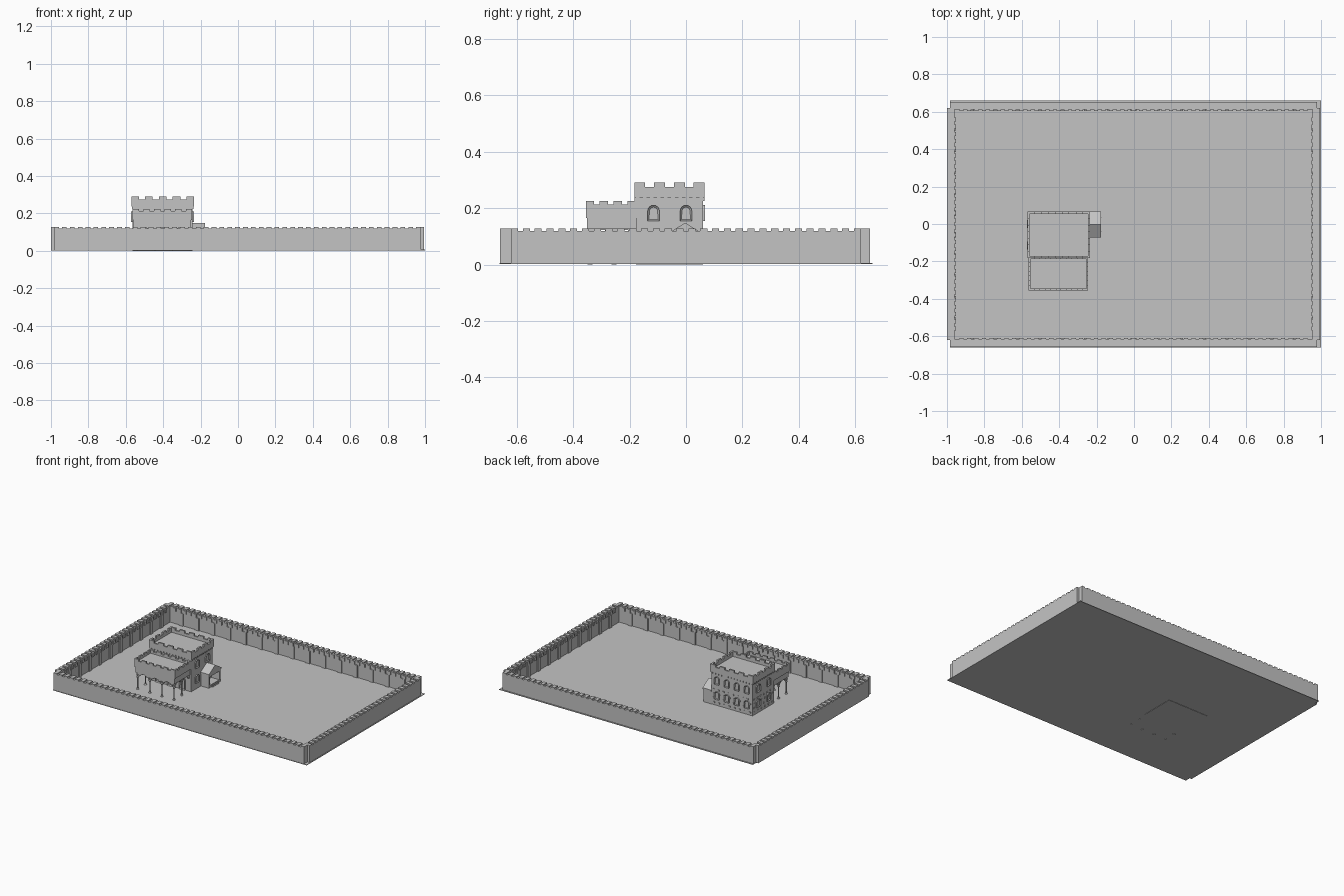
import bpy, bmesh, math
from mathutils import Matrix, Vector

cube = bpy.data.objects.get("Cube")
if cube:
    bpy.data.objects.remove(cube, do_unlink=True)

stone = bpy.data.materials.new("grey_stone")
stone.use_nodes = True
GREY = (0.55, 0.55, 0.55, 1)
stone.diffuse_color = GREY
stone.node_tree.nodes["Principled BSDF"].inputs["Base Color"].default_value = GREY


def finish(name, bm):
    bmesh.ops.recalc_face_normals(bm, faces=bm.faces)
    mesh = bpy.data.meshes.new(name)
    bm.to_mesh(mesh)
    bm.free()
    mesh.materials.append(stone)
    obj = bpy.data.objects.new(name, mesh)
    bpy.context.collection.objects.link(obj)
    return obj


def box(bm, x, y, z):
    """Add a box from three (low, high) ranges."""
    size = Matrix.Diagonal((x[1] - x[0], y[1] - y[0], z[1] - z[0], 1))
    mid = Vector((sum(x) / 2, sum(y) / 2, sum(z) / 2))
    bmesh.ops.create_cube(bm, size=1, matrix=Matrix.Translation(mid) @ size)


def run_box(bm, along_x, run, across, z):
    box(bm, run if along_x else across, across if along_x else run, z)


def row(bm, along_x, run, across, z, count, fill, ends=True):
    """Evenly spaced blocks along a run; with ends, a block sits at each end."""
    length = run[1] - run[0]
    pitch = length / (count - 1 + fill) if ends else length / count
    start = run[0] if ends else run[0] + pitch * (1 - fill) / 2
    for i in range(count):
        a = start + i * pitch
        run_box(bm, along_x, (a, a + pitch * fill), across, z)


# Ground plate
bm = bmesh.new()
box(bm, (-0.985, 1), (-0.66, 0.66), (0.002, 0.006))
finish("ground_plate", bm)


# Enclosing walls with shallow battlements, inner corbels and pilasters
def enclosure_wall(name, along_x, run, outer, inner):
    bm = bmesh.new()
    across = tuple(sorted((outer, inner)))
    step = math.copysign(0.007, inner - outer)
    lip = tuple(sorted((inner, inner + step)))
    clear = (run[0] + 0.05, run[1] - 0.05)
    teeth = round((run[1] - run[0]) / 0.042)
    run_box(bm, along_x, run, across, (0.002, 0.119))
    row(bm, along_x, run, across, (0.119, 0.127), teeth, 0.6)
    row(bm, along_x, clear, lip, (0.095, 0.119), teeth, 0.55)
    row(bm, along_x, clear, lip, (0.004, 0.095), teeth // 3, 0.25, False)
    finish(name, bm)


enclosure_wall("front_wall", True, (-0.983, 0.978), -0.658, -0.616)
enclosure_wall("back_wall", True, (-0.983, 0.978), 0.652, 0.612)
enclosure_wall("right_wall", False, (-0.62, 0.62), -1.0, -0.96)
enclosure_wall("left_wall", False, (-0.62, 0.62), 0.995, 0.955)


# Battlements around a rectangular roof
def battlements(name, x, y, z, crenel, t, nx, ny, fill):
    bm = bmesh.new()
    for along_x, run, sides, n in ((True, x, y, nx), (False, y, x, ny)):
        for across in ((sides[0], sides[0] + t), (sides[1] - t, sides[1])):
            run_box(bm, along_x, run, across, (z[0], crenel))
            row(bm, along_x, run, across, (crenel, z[1]), n, fill)
    finish(name, bm)


# Main tower
TX, TY = (-0.563, -0.242), (-0.177, 0.06)
bm = bmesh.new()
box(bm, TX, TY, (0, 0.255))
finish("tower_body", bm)
battlements("tower_battlements", (-0.57, -0.235), (-0.183, 0.066),
            (0.236, 0.29), 0.275, 0.012, 5, 4, 0.55)
bm = bmesh.new()
for across in ((TY[0] - 0.005, TY[0]), (TY[1], TY[1] + 0.005)):
    row(bm, True, TX, across, (0.225, 0.236), 14, 0.5)
for across in ((TX[0] - 0.005, TX[0]), (TX[1], TX[1] + 0.005)):
    row(bm, False, TY, across, (0.225, 0.236), 10, 0.5)
finish("tower_corbels", bm)

# Raised front hall
HX, HY = (-0.558, -0.25), (-0.35, -0.177)
bm = bmesh.new()
box(bm, HX, HY, (0.125, 0.2))
finish("hall_body", bm)
battlements("hall_battlements", (-0.563, -0.245), (-0.355, -0.177),
            (0.165, 0.225), 0.213, 0.01, 6, 4, 0.6)


# Slender turned columns carrying the hall
def column(name, x, y, top):
    profile = ((0, 0), (0.009, 0), (0.009, 0.008), (0.004, 0.014), (0.004, top - 0.03),
               (0.009, top - 0.022), (0.006, top - 0.014), (0.011, top), (0, top))
    bm = bmesh.new()
    verts = [bm.verts.new((r, 0, z)) for r, z in profile]
    edges = [bm.edges.new(pair) for pair in zip(verts, verts[1:])]
    bmesh.ops.spin(bm, geom=verts + edges, cent=(0, 0, 0), axis=(0, 0, 1),
                   angle=math.tau, steps=10)
    bmesh.ops.remove_doubles(bm, verts=bm.verts, dist=0.0001)
    bmesh.ops.translate(bm, verts=bm.verts, vec=(x, y, 0))
    finish(name, bm)


post_x = [-0.546 + i * 0.0947 for i in range(4)]
for i, x in enumerate(post_x):
    column(f"front_column_{i + 1}", x, -0.34, 0.115)
for i, x in enumerate((post_x[0], post_x[-1])):
    column(f"side_column_{i + 1}", x, -0.255, 0.115)


# Arched openings: a profile in (u, z), extruded along the second horizontal axis
def arch_panel(name, pos, width, height, turn, depth=0.008):
    bm = bmesh.new()
    r = width / 2
    pts = [(-r, 0), (r, 0)]
    pts += [(r * math.cos(a), height - r + r * math.sin(a))
            for a in (math.pi * k / 8 for k in range(9))]
    face = bm.faces.new([bm.verts.new((u, -depth, z)) for u, z in pts])
    ext = bmesh.ops.extrude_face_region(bm, geom=[face], use_keep_orig=True)
    back = [v for v in ext["geom"] if isinstance(v, bmesh.types.BMVert)]
    bmesh.ops.translate(bm, verts=back, vec=(0, depth, 0))
    bmesh.ops.inset_region(bm, faces=[face], thickness=width * 0.16)
    bmesh.ops.translate(bm, verts=face.verts, vec=(0, depth * 0.75, 0))
    bmesh.ops.transform(bm, verts=bm.verts,
                        matrix=Matrix.Translation(pos) @ Matrix.Rotation(turn, 4, "Z"))
    finish(name, bm)


QUARTER = math.pi / 2
for level, z in (("lower", 0.05), ("upper", 0.155)):
    for i in range(4):
        x = -0.52 + i * 0.078
        arch_panel(f"back_{level}_window_{i + 1}", (x, TY[1], z), 0.036, 0.055, math.pi)
    for i, y in enumerate((-0.115, 0.0)):
        arch_panel(f"right_{level}_window_{i + 1}", (TX[0], y, z), 0.042, 0.055, -QUARTER)
        if level == "upper" or i == 0:
            arch_panel(f"left_{level}_window_{i + 1}", (TX[1], y, z), 0.042, 0.055, QUARTER)
for i in range(3):
    arch_panel(f"front_door_{i + 1}", (-0.495 + i * 0.0925, TY[0], 0.006), 0.045, 0.09, 0)

# Arches hung between the columns
bm = bmesh.new()


def arcade(along_x, a, b, across):
    steps = 8
    for k in range(steps):
        u0, u1 = (a + (b - a) * j / steps for j in (k, k + 1))
        drop = 0.03 * (1 - math.sin(math.pi * (k + 0.5) / steps)) + 0.004
        run_box(bm, along_x, (u0, u1), across, (0.126 - drop, 0.126))


for a, b in zip(post_x, post_x[1:]):
    arcade(True, a, b, (-0.346, -0.336))
for x in (post_x[0], post_x[-1]):
    for a, b in ((-0.34, -0.255), (-0.255, -0.177)):
        arcade(False, a, b, (x - 0.005, x + 0.005))
finish("hall_arches", bm)

# Rows of projecting stones on the tower
bm = bmesh.new()
for i in range(4):
    z = 0.02 + i * 0.03
    shift = 0.02 * (i % 2)
    row(bm, True, (TX[0] + shift, TX[1]), (TY[1], TY[1] + 0.003), (z, z + 0.01), 8, 0.3, False)
    row(bm, False, (TY[0] + shift, TY[1]), (TX[0] - 0.003, TX[0]), (z, z + 0.01), 6, 0.3, False)
finish("tower_stones", bm)

# Gabled side porch with steps
PX, PY = (-0.242, -0.18), (-0.068, 0.062)
MID = sum(PY) / 2
bm = bmesh.new()
outline = ((PY[0] - 0.004, 0.095), (PY[1] + 0.004, 0.095),
           (PY[1] + 0.004, 0.105), (MID, 0.148), (PY[0] - 0.004, 0.105))
gable = bm.faces.new([bm.verts.new((PX[0], y, z)) for y, z in outline])
ext = bmesh.ops.extrude_face_region(bm, geom=[gable], use_keep_orig=True)
bmesh.ops.translate(bm, vec=(PX[1] - PX[0] + 0.004, 0, 0),
                    verts=[v for v in ext["geom"] if isinstance(v, bmesh.types.BMVert)])
finish("porch_roof", bm)
bm = bmesh.new()
box(bm, PX, PY, (0.002, 0.022))
for y in (PY[0], PY[1] - 0.014):
    box(bm, PX, (y, y + 0.014), (0.022, 0.095))
box(bm, (PX[1] - 0.012, PX[1]), PY, (0.082, 0.095))
for i in range(2):
    box(bm, (PX[1], PX[1] + 0.005 * (i + 1)), (-0.04, 0.034), (0.002, 0.016 - 0.007 * i))
finish("porch_frame", bm)
arch_panel("porch_door", (TX[1], MID, 0.022), 0.045, 0.065, QUARTER)
